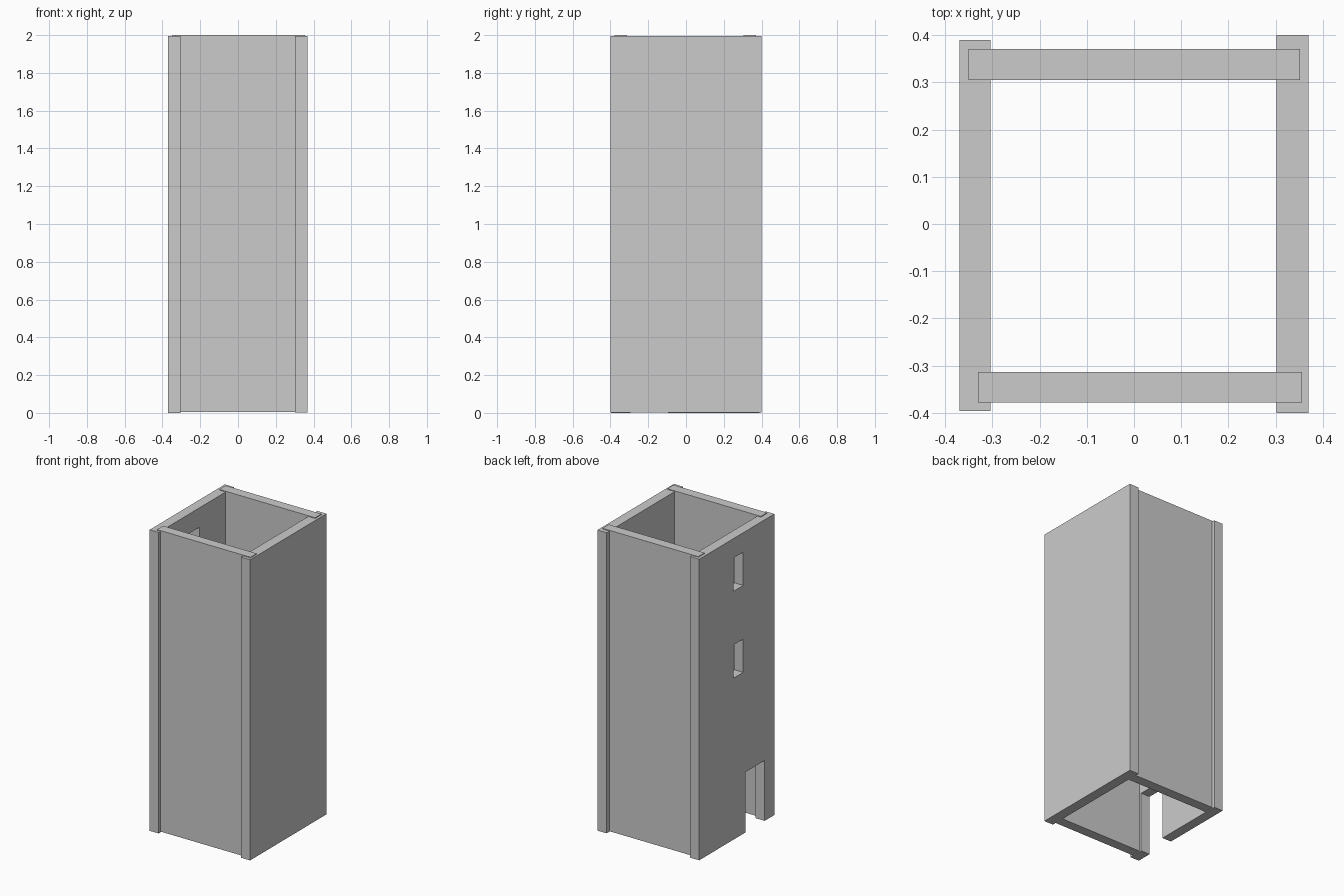
import bpy

if "Cube" in bpy.data.objects:
    bpy.data.objects.remove(bpy.data.objects["Cube"])


def box(name, x, y, z):
    """Axis-aligned box from (min, max) ranges."""
    bpy.ops.mesh.primitive_cube_add(
        size=1, location=[sum(r) / 2 for r in (x, y, z)])
    ob = bpy.context.object
    ob.name = name
    ob.scale = [r[1] - r[0] for r in (x, y, z)]
    bpy.ops.object.transform_apply(location=False, rotation=False, scale=True)
    return ob


def cut(target, name, y, z):
    """Cut a rectangular opening through a side wall."""
    cutter = box(name, (-0.5, -0.2), y, z)
    mod = target.modifiers.new(name, 'BOOLEAN')
    mod.operation = 'DIFFERENCE'
    mod.solver = 'EXACT'
    mod.object = cutter
    bpy.context.view_layer.objects.active = target
    bpy.ops.object.modifier_apply(modifier=mod.name)
    bpy.data.objects.remove(cutter)


# Four overlapping wall slabs
box("front_wall", (-0.33, 0.356), (-0.378, -0.313), (0.006, 2.0))
box("back_wall", (-0.35, 0.352), (0.305, 0.371), (0.006, 2.0))
box("right_wall", (0.302, 0.369), (-0.4, 0.4), (0.003, 1.995))
left = box("left_wall", (-0.37, -0.304), (-0.396, 0.39), (0.0, 1.995))

# Doorway and two slit windows in the left wall
cut(left, "doorway", (-0.295, -0.095), (-0.1, 0.4))
for sill in (1.07, 1.646):
    cut(left, "window", (-0.07, 0.032), (sill, sill + 0.22))
